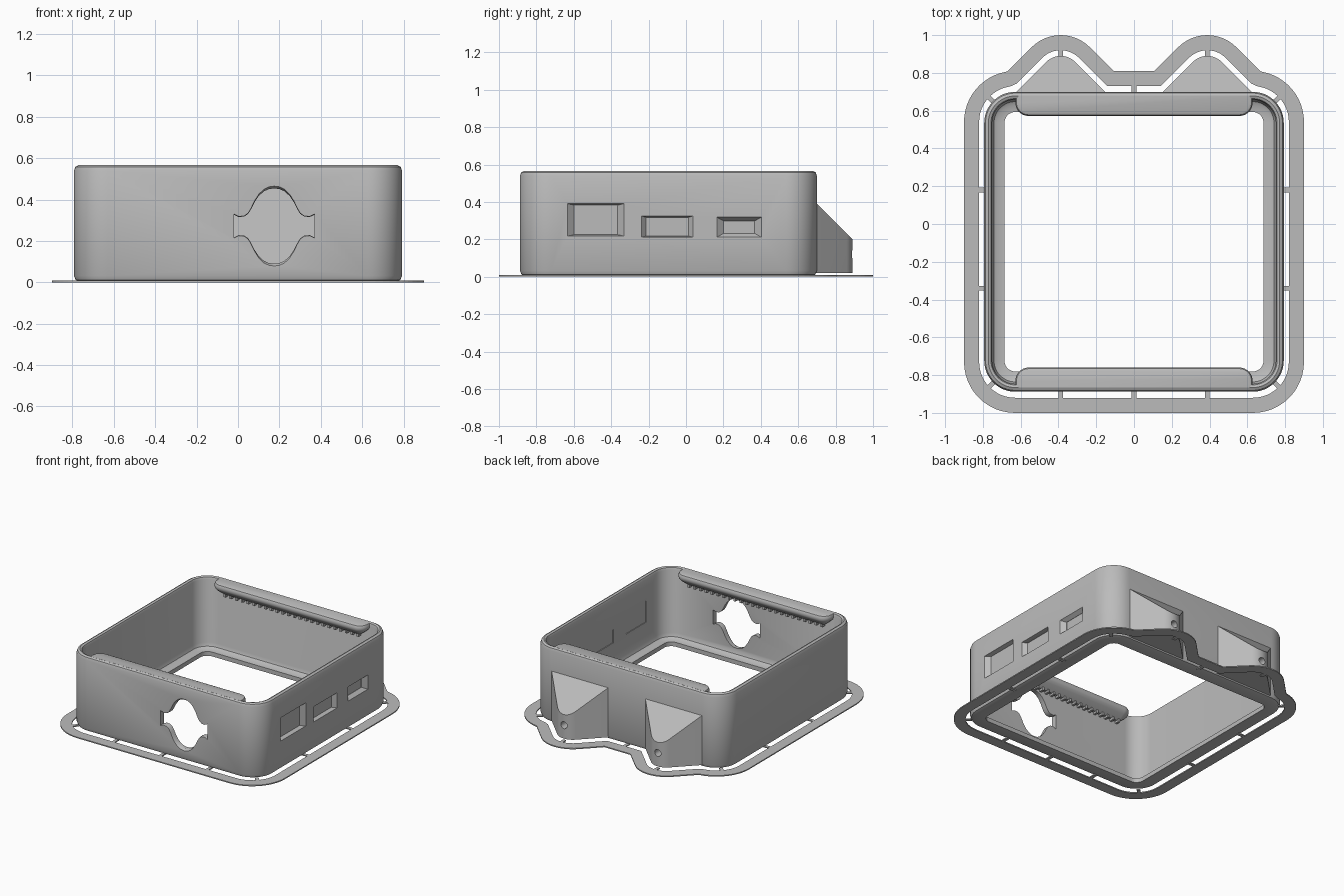
import bpy, bmesh, math
from mathutils import Vector

if "Cube" in bpy.data.objects:
    bpy.data.objects.remove(bpy.data.objects["Cube"])

GREY = bpy.data.materials.new("plain grey")
GREY.use_nodes = True
COLOUR = (0.5, 0.5, 0.5, 1)
GREY.diffuse_color = COLOUR
GREY.node_tree.nodes["Principled BSDF"].inputs["Base Color"].default_value = COLOUR


def loft(name, rings, closed=False, smooth=True):
    """Bridge rings of equal length, capping the ends or closing the loop."""
    bm = bmesh.new()
    loops = [[bm.verts.new(p) for p in ring] for ring in rings]
    n = len(loops[0])
    pairs = list(zip(loops, loops[1:]))
    if closed:
        pairs.append((loops[-1], loops[0]))
    else:
        bm.faces.new(loops[0][::-1])
        bm.faces.new(loops[-1])
    for a, b in pairs:
        for i in range(n):
            j = (i + 1) % n
            bm.faces.new((a[i], a[j], b[j], b[i]))
    bmesh.ops.recalc_face_normals(bm, faces=bm.faces)
    mesh = bpy.data.meshes.new(name)
    bm.to_mesh(mesh)
    bm.free()
    mesh.materials.append(GREY)
    obj = bpy.data.objects.new(name, mesh)
    bpy.context.collection.objects.link(obj)
    if smooth:
        shade(obj)
    return obj


def select(obj):
    bpy.ops.object.select_all(action="DESELECT")
    obj.select_set(True)
    bpy.context.view_layer.objects.active = obj


def shade(obj):
    select(obj)
    bpy.ops.object.shade_smooth_by_angle(angle=math.radians(35))


def cut(obj, cutter):
    mod = obj.modifiers.new("cut", "BOOLEAN")
    mod.operation, mod.solver, mod.object = "DIFFERENCE", "EXACT", cutter
    select(obj)
    bpy.ops.object.modifier_apply(modifier=mod.name)
    bpy.data.objects.remove(cutter)


def box(name, x0, x1, y0, y1, z0, z1):
    return loft(name, [[(x0, y0, z), (x1, y0, z), (x1, y1, z), (x0, y1, z)]
                       for z in (z0, z1)], smooth=False)


def arc(cx, cy, r, a0, a1, n=12):
    angles = [math.radians(a0 + (a1 - a0) * i / n) for i in range(n + 1)]
    return [(cx + r * math.cos(a), cy + r * math.sin(a)) for a in angles]


# Case wall: rounded rectangle swept around a closed wall section
W, FRONT, BACK, R = 0.793, -0.888, 0.70, 0.165


def case_ring(inset, z):
    k, pts = W - R, []
    for cx, cy, a in ((k, BACK - R, 0), (-k, BACK - R, 90),
                      (-k, FRONT + R, 180), (k, FRONT + R, 270)):
        pts += arc(cx, cy, R - inset, a, a + 90)
    return [(x, y, z) for x, y in pts]


section = [(.03, .004), (.009, .011), (0, .032), (0, .54), (.007, .558), (.022, .566),
           (.036, .56), (.042, .545), (.042, .075), (.052, .05), (.07, .04),
           (.107, .036), (.107, .004)]
case = loft("case_wall", [case_ring(i, z) for i, z in section], closed=True)

# Front opening: dome above and below, flared arms at the sides
quarter = [(.195, .055), (.172, .044), (.145, .046), (.125, .06), (.11, .085), (.095, .115),
           (.075, .145), (.05, .168), (.025, .179)]
outline = quarter + [(0, .182)] + [(-x, z) for x, z in quarter[::-1]]
outline += [(x, -z) for x, z in quarter[::-1]][::-1][::-1] and \
    [(-x, -z) for x, z in quarter] + [(0, -.182)] + [(x, -z) for x, z in quarter[::-1]]


def opening_ring(y, grow):
    return [(.175 + x, y, .272 + z * grow) for x, z in outline]


cut(case, loft("opening_cutter", [opening_ring(FRONT - .02, 1.12), opening_ring(FRONT, 1.06),
                                  opening_ring(FRONT + .015, 1), opening_ring(FRONT + .09, 1)]))

# Port windows on the +x wall: funnel recess closed by a thin web
windows = [("large", -.482, .304, .152, .087, .117, .079),
           ("medium", -.1, .268, .139, .057, .113, .05),
           ("small", .284, .265, .12, .054, .083, .033)]
for name, cy, cz, ow, oh, iw, ih in windows:
    rings = []
    for x, w, h in ((W + .001, ow, oh), (W - .028, iw, ih), (W - .08, iw, ih)):
        rings.append([(x, cy - w, cz - h), (x, cy + w, cz - h),
                      (x, cy + w, cz + h), (x, cy - w, cz + h)])
    cut(case, loft(name + "_window_cutter", rings, smooth=False))
    box(name + "_window_web", W - .037, W - .03, cy - iw - .003, cy + iw + .003,
        cz - ih - .003, cz + ih + .003)
shade(case)

# Retaining lips along the front and back rims, with rounded ends
LIP, DEPTH, ROUND = 0.628, 0.128, 0.07
for name, wall, inward in (("front_lip", FRONT, 1), ("back_lip", BACK, -1)):
    def lip_ring(shrink, z):
        d, r = DEPTH - shrink, ROUND - shrink
        plan = [(-LIP + shrink, .02)] + arc(-LIP + ROUND, d - r, r, 180, 90, 8)
        plan += arc(LIP - ROUND, d - r, r, 90, 0, 8) + [(LIP - shrink, .02)]
        return [(x, wall + inward * y, z) for x, y in plan]
    loft(name, [lip_ring(s, z) for s, z in
                ((.066, .47), (.045, .485), (.02, .505), (.005, .52), (0, .533),
                 (0, .548), (.006, .56), (.018, .5655))])
    # Row of small teeth beneath the lip
    for i in range(24):
        x = -.55 + i * 1.1 / 23
        ys = sorted((wall + inward * .03, wall + inward * .075))
        box(name + "_tooth", x - .008, x + .008, ys[0], ys[1], .455, .49)

# Mounting lugs on the back: rounded nose, sloped top, blind pin hole
LUG_X, NOSE_Y = 0.388, 0.783
for name, cx in (("left_lug", LUG_X), ("right_lug", -LUG_X)):
    plan = [(cx + .254, .68)] + arc(cx, NOSE_Y, .107, 45, 135) + [(cx - .254, .68)]
    lug = loft(name, [[(x, y, .02) for x, y in plan],
                      [(x, y, .2 + .89 - y) for x, y in plan]])
    cut(lug, loft("hole_cutter", [[(x, y, z) for x, z in arc(cx, .12, .026, 0, 345, 23)]
                                  for y in (.77, .95)]))
    shade(lug)

# Flat brim ring around the base, following the lugs
BRIM = 0.81
edge = arc(.63, .54, .27, 0, 80)
for cx in (LUG_X, -LUG_X):
    edge += [(cx + .28, BRIM)] + arc(cx, NOSE_Y, .217, 45, 135) + [(cx - .28, BRIM)]
edge += arc(-.63, .54, .27, 100, 180) + arc(-.63, -.73, .27, 180, 270)
edge += arc(.63, -.73, .27, 270, 360)


def offset(points, d):
    """Move a closed outline inward by d with mitred corners."""
    out, n = [], len(points)
    for i in range(n):
        p, q, r = (Vector(points[(i + k) % n]) for k in (-1, 0, 1))
        a, b = (q - p).normalized(), (r - q).normalized()
        na, nb = Vector((-a.y, a.x)), Vector((-b.y, b.x))
        out.append(tuple(q + (na + nb) * d / (1 + na.dot(nb))))
    return out


inner = offset(edge, .08)
loft("brim", [[(x, y, z) for x, y in loop] for loop, z in
              ((edge, 0), (edge, .008), (inner, .008), (inner, 0))], closed=True, smooth=False)


# Thin ties joining the brim to the case
def tie(x, y, angle, length=.07):
    c, s = math.cos(math.radians(angle)), math.sin(math.radians(angle))
    corners = [(x + u * c - v * s, y + u * s + v * c) for u, v in
               ((-length / 2, -.012), (length / 2, -.012), (length / 2, .012), (-length / 2, .012))]
    loft("brim_tie", [[(px, py, z) for px, py in corners] for z in (0, .008)], smooth=False)


for side in (1, -1):
    for y in (.18, -.34):
        tie(side * .8, y, 0)
    tie(side * LUG_X, -.9, 90)
    tie(side * LUG_X, .905, 90, .05)
    tie(side * .762, .665, 45 * side)
    tie(side * .762, -.857, -45 * side)
tie(0, -.9, 90)
tie(0, .71, 90)
